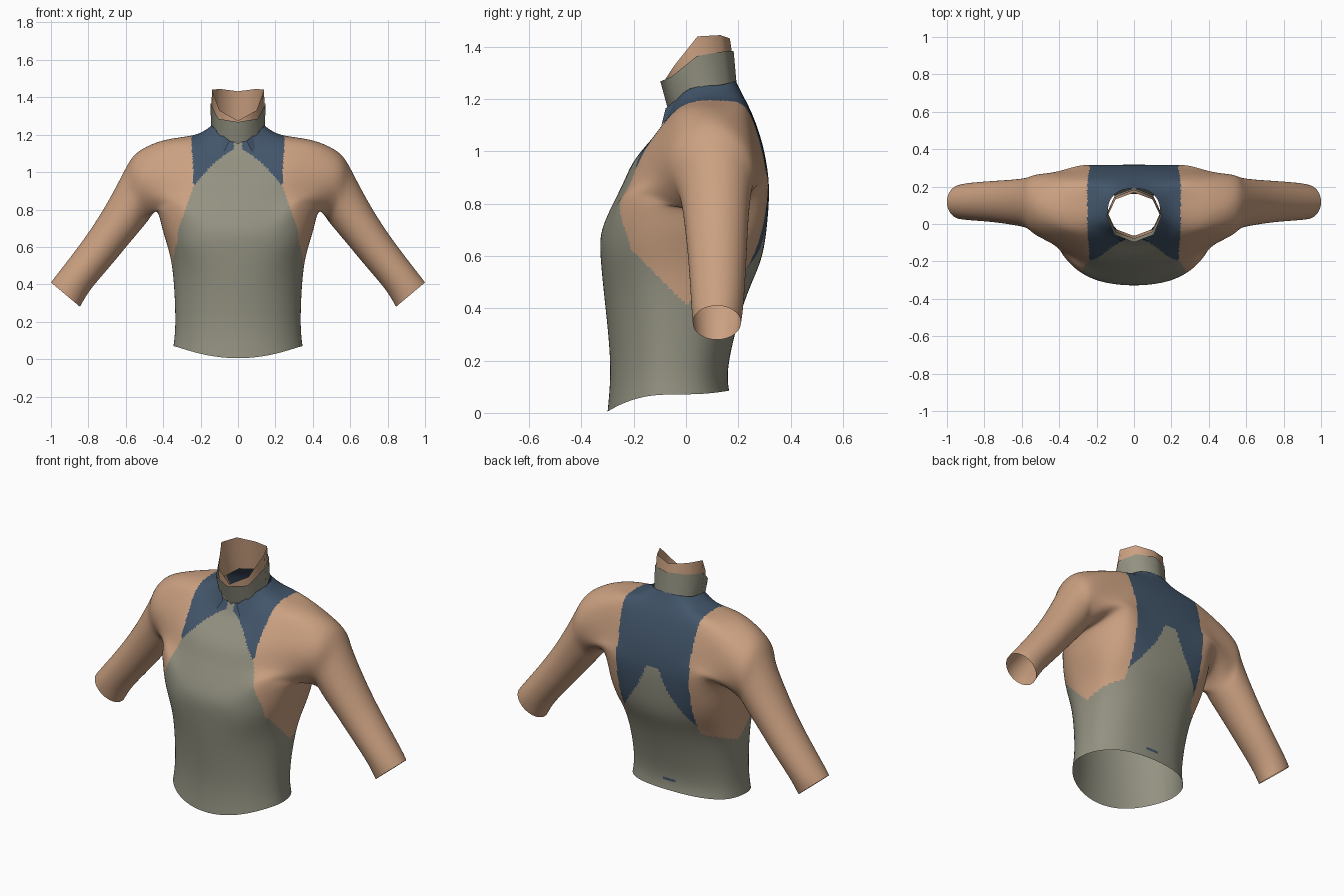
import bpy, bmesh, math

if "Cube" in bpy.data.objects:
    bpy.data.objects.remove(bpy.data.objects["Cube"])


def material(name, rgb):
    m = bpy.data.materials.new(name)
    m.diffuse_color = (*rgb, 1)
    m.use_nodes = True
    m.node_tree.nodes["Principled BSDF"].inputs["Base Color"].default_value = m.diffuse_color
    return m


OLIVE = material("olive_grey_cloth", (0.29, 0.285, 0.22))
SKIN = material("tan_skin", (0.60, 0.355, 0.22))
NAVY = material("navy_cloth", (0.055, 0.092, 0.145))


def make_object(name, bm, mats, recalc=True):
    if recalc:
        bmesh.ops.recalc_face_normals(bm, faces=bm.faces)
    me = bpy.data.meshes.new(name)
    bm.to_mesh(me)
    bm.free()
    for m in mats:
        me.materials.append(m)
    ob = bpy.data.objects.new(name, me)
    bpy.context.collection.objects.link(ob)
    return ob


def smooth(ob, degrees):
    bpy.ops.object.select_all(action='DESELECT')
    ob.select_set(True)
    bpy.context.view_layer.objects.active = ob
    bpy.ops.object.shade_smooth_by_angle(angle=math.radians(degrees))


def spow(v, e):
    return math.copysign(abs(v) ** e, v)


# Torso rings: front z, side z, back z, half width, front y, back y,
# front roundness, back roundness (lower is squarer)
N = 16
TORSO = [
    (0.005, 0.07, 0.085, 0.345, -0.30, 0.165, 1.05, 0.85),
    (0.19, 0.20, 0.20, 0.335, -0.29, 0.165, 1.05, 0.85),
    (0.42, 0.43, 0.43, 0.345, -0.31, 0.225, 0.98, 0.8),
    (0.58, 0.58, 0.58, 0.37, -0.325, 0.285, 0.9, 0.65),
    (0.68, 0.70, 0.72, 0.405, -0.325, 0.310, 0.88, 0.42),
    (0.77, 0.79, 0.86, 0.435, -0.295, 0.318, 0.88, 0.18),
    (0.88, 0.90, 0.97, 0.44, -0.24, 0.305, 0.88, 0.14),
    (0.97, 1.03, 1.06, 0.435, -0.195, 0.283, 0.88, 0.2),
    (1.06, 1.172, 1.15, 0.39, -0.12, 0.25, 0.88, 0.45),
    (1.11, 1.198, 1.22, 0.23, -0.085, 0.215, 0.88, 0.7),
    (1.16, 1.25, 1.27, 0.14, -0.062, 0.19, 0.88, 0.88),
]
# Arm rings: top x, top z, bottom x, bottom z, centre y, half depth
ARM = [
    (0.53, 1.11, 0.475, 0.748, 0.098, 0.170),
    (0.60, 1.02, 0.52, 0.694, 0.112, 0.138),
    (0.68, 0.87, 0.60, 0.598, 0.116, 0.122),
    (0.80, 0.675, 0.70, 0.478, 0.12, 0.11),
    (0.95, 0.475, 0.79, 0.37, 0.12, 0.10),
    (1.00, 0.41, 0.845, 0.28, 0.118, 0.092),
]
LOW, HIGH = 5, 8  # torso rings that bound the arm holes


def ring_point(r, k):
    zf, zs, zb, hw, yf, yb, ef, eb = TORSO[r]
    c, s = math.cos(2 * math.pi * k / N), math.sin(2 * math.pi * k / N)
    z = zs + ((zb if s > 0 else zf) - zs) * abs(s) ** (2.3 if r == 0 else 2)
    if r == LOW:  # round off the armpit corners
        z += {2: 0.06, 6: 0.06, 1: 0.01, 7: 0.01}.get(k % 8, 0)
    ex = 0.82 if s >= 0 or r > 2 else 0.98
    return (hw * spow(c, ex),
            (yf + yb) / 2 + (yb - yf) / 2 * spow(s, eb if s > 0 else ef), z)


def in_hole(k):
    return min(k % 8, 8 - k % 8) <= 1


bm = bmesh.new()
grid = {}
for r in range(len(TORSO)):
    for k in range(N):
        if not (LOW < r < HIGH and in_hole(k)):
            co = ring_point(r, k)
            if k in (0, 8):  # keep the side seam off the squared back
                co = (co[0], min(co[1], 0.07), co[2])
            grid[r, k] = bm.verts.new(co)
for r in range(len(TORSO) - 1):
    for k in range(N):
        k2 = (k + 1) % N
        if not (LOW <= r < HIGH and (in_hole(k) or in_hole(k2))):
            bm.faces.new((grid[r, k], grid[r, k2], grid[r + 1, k2], grid[r + 1, k]))
# Squared rings bunch up beside the seam, so ease those points forward
for r in range(4, HIGH + 1):
    for k in (1, 7):
        if (r, k) in grid:
            a, b, v = grid[r, 0 if k == 1 else 8], grid[r, 2 if k == 1 else 6], grid[r, k]
            v.co.y = 0.45 * a.co.y + 0.55 * b.co.y

# Arms grow out of the holes, one per side
loop = ([(HIGH, k) for k in (0, 1, 2)] + [(7, 2), (6, 2)]
        + [(LOW, k) for k in (2, 1, 0, -1, -2)] + [(6, -2), (7, -2)]
        + [(HIGH, -2), (HIGH, -1)])
M = len(loop)
for side in (1, -1):
    prev = [grid[r, (k if side > 0 else 8 - k) % N] for r, k in loop]
    for tx, tz, bx, bz, yc, hy in ARM:
        cur = []
        for j in range(M):
            c, s = math.cos(2 * math.pi * j / M), math.sin(2 * math.pi * j / M)
            cur.append(bm.verts.new((side * ((tx + bx) / 2 + (tx - bx) / 2 * c),
                                     yc + hy * s, (tz + bz) / 2 + (tz - bz) / 2 * c)))
        for j in range(M):
            i = (j + 1) % M
            bm.faces.new((prev[j], prev[i], cur[i], cur[j]))
        prev = cur
body = make_object("torso_and_arms", bm, [OLIVE, SKIN, NAVY])

# Smooth the body, nudging the cage so the surface passes through its points
target = [v.co.copy() for v in body.data.vertices]
sub = body.modifiers.new("smooth_surface", 'SUBSURF')
sub.levels = sub.render_levels = 2
for _ in range(4):
    bpy.context.view_layer.update()
    ev = body.evaluated_get(bpy.context.evaluated_depsgraph_get())
    now = [ev.data.vertices[i].co.copy() for i in range(len(target))]
    for v, t, n in zip(body.data.vertices, target, now):
        v.co += (t - n) * 0.75
    body.data.update()
sub.levels = sub.render_levels = 4
bpy.context.view_layer.objects.active = body
body.select_set(True)
bpy.ops.object.modifier_apply(modifier=sub.name)


# Garment panels: olive front and waist, navy yoke, bare sides and arms
def panel(p):
    x, y, z = abs(p.x), p.y, p.z
    back = y > 0.08
    edge = 0.238 + 0.012 * min(1, max(0, (z - 1.0) / 0.18))
    if not back and z < 0.92:
        edge = min(0.322, 0.238 + (0.92 - z) * 0.36)
    if x > edge and z > 0.415 + abs(y) * (0.4 if y > 0 else 1.0) or x > 0.45:
        return 1
    if back:
        spot = abs(p.x) < 0.045 and abs(z - 0.145) < 0.008
        arch = 0.87 - 2.2 * max(0, x - 0.04) if x < 0.1 else 0.74 - 1.35 * (x - 0.1)
        return 2 if z > arch and x <= edge or spot else 0
    if x > 0.022 and z > 1.13 - 0.4 * x - 2 * x * x:
        return 2
    return 0


for poly in body.data.polygons:
    poly.material_index = panel(poly.center)
smooth(body, 60)


# Eight-sided tubes; heights follow front, front corner, side, back corner, back
def tube(name, mat, low, high):
    bm = bmesh.new()
    rows = []
    for hw, yf, yb, zs in (low, high):
        row = []
        for k in range(8):
            a = math.pi * k / 4 - math.pi / 2
            row.append(bm.verts.new((hw * math.cos(a),
                                     (yf + yb) / 2 + (yb - yf) / 2 * math.sin(a),
                                     zs[min(k, 8 - k)])))
        rows.append(row)
    for k in range(8):
        i = (k + 1) % 8
        bm.faces.new((rows[0][k], rows[0][i], rows[1][i], rows[1][k]))
    smooth(make_object(name, bm, [mat]), 55)


tube("collar", OLIVE,
     (0.143, -0.066, 0.193, (1.15, 1.18, 1.23, 1.255, 1.265)),
     (0.148, -0.098, 0.182, (1.268, 1.285, 1.365, 1.382, 1.385)))
tube("neck", SKIN,
     (0.142, -0.064, 0.192, (1.14, 1.17, 1.225, 1.25, 1.258)),
     (0.140, -0.080, 0.168, (1.275, 1.33, 1.44, 1.445, 1.432)))

# Small pointed lapels either side of the throat
for side, name in ((1, "right_lapel"), (-1, "left_lapel")):
    bm = bmesh.new()
    pts = [(0.045, -0.078, 1.165), (0.138, 0.02, 1.245), (0.08, -0.094, 1.10)]
    vs = [bm.verts.new((side * x, y, z)) for x, y, z in pts]
    bm.faces.new(vs[::-side])
    make_object(name, bm, [NAVY], recalc=False)
